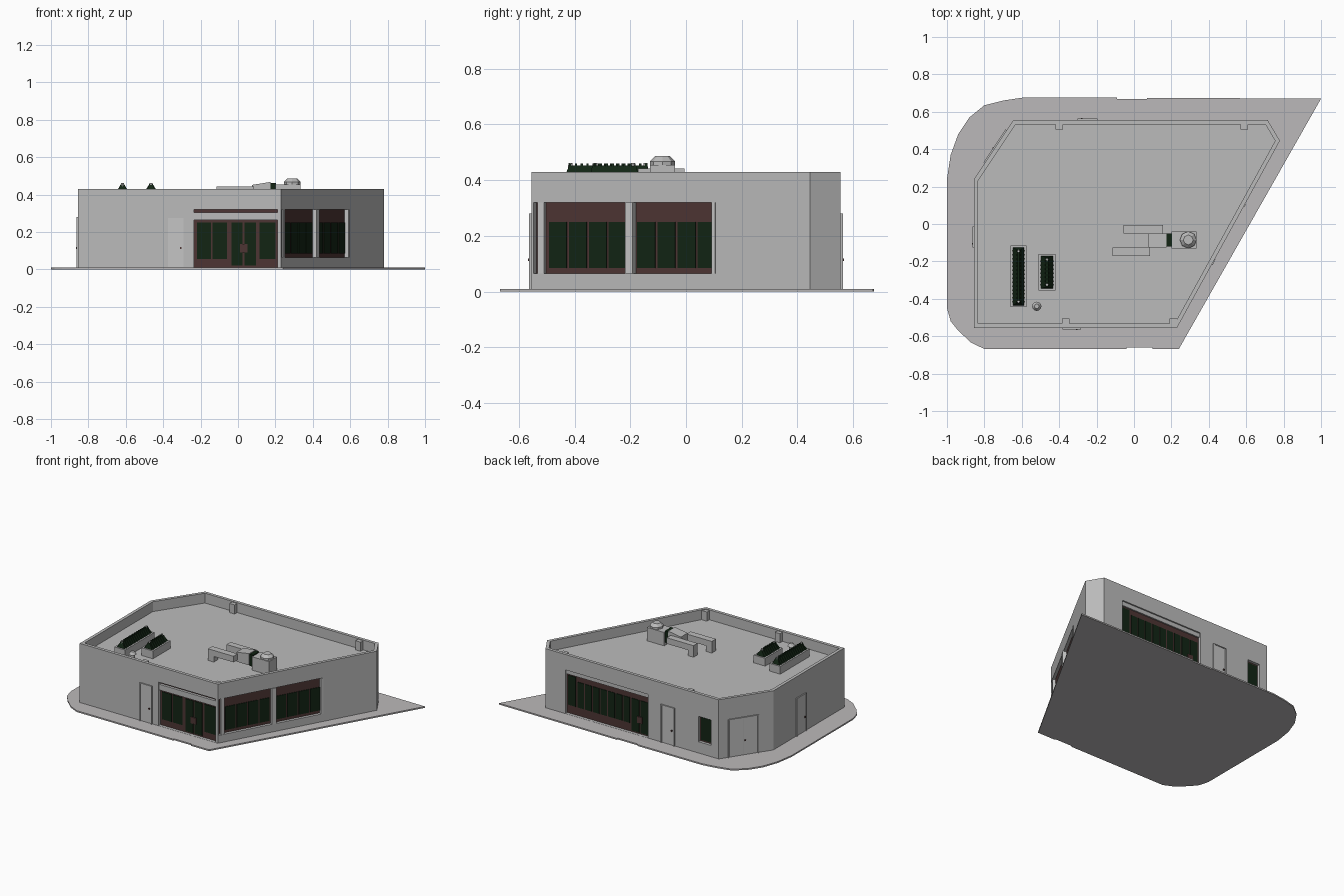
import bpy, bmesh, math
from mathutils import Matrix, Vector

cube = bpy.data.objects.get("Cube")
if cube:
    bpy.data.objects.remove(cube)


def material(name, rgb):
    m = bpy.data.materials.new(name)
    m.use_nodes = True
    m.diffuse_color = (*rgb, 1)
    bsdf = m.node_tree.nodes["Principled BSDF"]
    bsdf.inputs["Base Color"].default_value = (*rgb, 1)
    bsdf.inputs["Roughness"].default_value = 0.8
    return m


WALL = material("wall grey", (0.5, 0.5, 0.5))
PAVE = material("paving grey", (0.5, 0.485, 0.49))
PALE = material("pale grey", (0.56, 0.56, 0.56))
BROWN = material("brown frame", (0.075, 0.036, 0.034))
GLASS = material("dark green glass", (0.006, 0.018, 0.007))


def finish(name, bm, mat):
    me = bpy.data.meshes.new(name)
    bm.to_mesh(me)
    bm.free()
    me.materials.append(mat)
    ob = bpy.data.objects.new(name, me)
    bpy.context.scene.collection.objects.link(ob)
    return ob


def boxes(name, mat, extents, frame=Matrix(), taper=(1, 1)):
    """Boxes given as (x0, x1, y0, y1, z0, z1); taper scales the top."""
    bm = bmesh.new()
    for x0, x1, y0, y1, z0, z1 in extents:
        for v in bmesh.ops.create_cube(bm, size=1)["verts"]:
            sx, sy = taper if v.co.z > 0 else (1, 1)
            v.co = frame @ Vector(((x0 + x1) / 2 + v.co.x * (x1 - x0) * sx,
                                   (y0 + y1) / 2 + v.co.y * (y1 - y0) * sy,
                                   (z0 + z1) / 2 + v.co.z * (z1 - z0)))
    return finish(name, bm, mat)


def cone(name, mat, x, y, z0, z1, r0, r1, sides=8):
    bm = bmesh.new()
    bmesh.ops.create_cone(bm, cap_ends=True, segments=sides, radius1=r0, radius2=r1,
                          depth=z1 - z0, matrix=Matrix.Translation((x, y, (z0 + z1) / 2)))
    return finish(name, bm, mat)


def prism(points, z0, z1):
    bm = bmesh.new()
    f = bm.faces.new([bm.verts.new((x, y, z0)) for x, y in points])
    new = bmesh.ops.extrude_face_region(bm, geom=[f])["geom"]
    for v in new:
        if isinstance(v, bmesh.types.BMVert):
            v.co.z = z1
    bmesh.ops.recalc_face_normals(bm, faces=bm.faces)
    return bm


# Paving slab with rounded west corners and two kerb ramps
slab = [(0.24, -0.668), (0.1, -0.668), (0.1, -0.66), (-0.04, -0.66), (-0.04, -0.668),
        (-0.8, -0.668), (-0.87, -0.635), (-0.94, -0.57), (-0.98, -0.52), (-1, -0.45),
        (-1, 0.24), (-0.98, 0.37), (-0.94, 0.48), (-0.88, 0.57), (-0.8, 0.635), (-0.7, 0.66),
        (-0.6, 0.675), (-0.09, 0.675), (-0.09, 0.667), (0.07, 0.667), (0.07, 0.675), (1, 0.67)]
finish("paving_slab", prism(slab[::-1], 0, 0.01), PAVE)

# Building shell with sunken roof
plan = [(-0.855, -0.555), (0.23, -0.555), (0.78, 0.445),
        (0.715, 0.555), (-0.645, 0.555), (-0.855, 0.24)]
bm = prism(plan, 0.008, 0.43)
bm.faces.ensure_lookup_table()
top = max(bm.faces, key=lambda f: f.calc_center_median().z)
bmesh.ops.inset_individual(bm, faces=[top], thickness=0.022, use_even_offset=True)
sunk = bmesh.ops.extrude_discrete_faces(bm, faces=[top])["faces"][0]
for v in sunk.verts:
    v.co.z = 0.36
bmesh.ops.recalc_face_normals(bm, faces=bm.faces)
shell = finish("building_shell", bm, WALL)


def wall(i):
    """Frame on a wall: x along it, y inward, z up."""
    p, q = Vector((*plan[i], 0)), Vector((*plan[(i + 1) % 6], 0))
    d = (q - p).normalized()
    return Matrix(((d.x, -d.y, 0, p.x), (d.y, d.x, 0, p.y), (0, 0, 1, 0), (0, 0, 0, 1)))


FRONT, SIDE, BACK, CORNER, WEST = wall(0), wall(1), wall(3), wall(4), wall(5)
DEEP = 0.03

# Recesses for the glazing
openings = [(FRONT, 0.62, 1.065, 0.011, 0.32), (SIDE, 0.01, 0.753, 0.065, 0.32),
            (BACK, 0.155, 0.805, 0.011, 0.32), (BACK, 1.2, 1.3, 0.09, 0.27)]
cutters = []
for frame, u0, u1, z0, z1 in openings:
    c = boxes("cutter", WALL, [(u0, u1, -0.05, DEEP, z0, z1)], frame)
    c.hide_render = True
    cutters.append(c)
    mod = shell.modifiers.new("recess", "BOOLEAN")
    mod.operation, mod.object, mod.solver = "DIFFERENCE", c, "EXACT"
graph = bpy.context.evaluated_depsgraph_get()
cut_mesh = bpy.data.meshes.new_from_object(shell.evaluated_get(graph))
shell.modifiers.clear()
shell.data = cut_mesh
for c in cutters:
    bpy.data.objects.remove(c)


def panes(u0, u1, n, z0, z1, gap=0.01):
    step = (u1 - u0) / n
    return [(u0 + i * step + gap / 2, u0 + (i + 1) * step - gap / 2,
             DEEP - 0.014, DEEP - 0.006, z0, z1) for i in range(n)]


# Brown framing behind the panes
for name, (frame, u0, u1, z0, z1) in zip(("front", "side", "back", "small"), openings):
    boxes(name + "_window_frame", BROWN, [(u0, u1, DEEP - 0.01, DEEP + 0.002, z0, z1)], frame)

# Glass panes and glazed double doors
boxes("front_glass", GLASS, panes(0.63, 0.8, 2, 0.055, 0.25)
      + panes(0.815, 0.955, 2, 0.02, 0.25) + panes(0.965, 1.06, 1, 0.055, 0.25), FRONT)
boxes("side_glass", GLASS, panes(0.058, 0.385, 4, 0.085, 0.25)
      + panes(0.42, 0.75, 4, 0.085, 0.25), SIDE)
boxes("back_glass", GLASS, panes(0.16, 0.23, 1, 0.07, 0.28)
      + panes(0.235, 0.655, 7, 0.07, 0.25) + panes(0.66, 0.8, 2, 0.02, 0.25), BACK)
boxes("small_glass", GLASS, panes(1.21, 1.29, 1, 0.1, 0.26, 0), BACK)

# Door handle plates, shutter boxes and window pillars
for name, frame, mid in (("front", FRONT, 0.885), ("back", BACK, 0.73)):
    boxes(name + "_door_handles", BROWN,
          [(mid - 0.02, mid + 0.02, 0.01, 0.018, 0.09, 0.135)], frame)
boxes("front_shutter_box", WALL, [(0.62, 1.065, 0.002, DEEP, 0.265, 0.305)], FRONT)
boxes("back_shutter_box", WALL, [(0.155, 0.805, 0.01, DEEP, 0.29, 0.32)], BACK)
boxes("side_window_pillars", PALE, [(0.025, 0.05, 0.002, DEEP, 0.065, 0.32),
                                    (0.387, 0.418, -0.005, DEEP, 0.065, 0.32)], SIDE)
boxes("side_window_end_pillar", PALE, [(0.74, 0.755, -0.004, DEEP, 0.065, 0.32)], SIDE)

# Solid service doors with surrounds and knobs
for name, frame, u0, u1, leaves in (("front", FRONT, 0.48, 0.565, 1), ("back", BACK, 0.915, 1.01, 1),
                                    ("corner", CORNER, 0.07, 0.27, 2), ("west", WEST, 0.26, 0.36, 1)):
    boxes(name + "_door_surround", WALL, [(u0 - 0.006, u0, -0.008, 0, 0.01, 0.28),
                                          (u1, u1 + 0.006, -0.008, 0, 0.01, 0.28),
                                          (u0 - 0.006, u1 + 0.006, -0.008, 0, 0.274, 0.28)], frame)
    w = (u1 - u0) / leaves
    boxes(name + "_door", PALE, [(u0 + i * w + 0.002, u0 + (i + 1) * w - 0.002, -0.004, 0.001, 0.012, 0.274)
                                 for i in range(leaves)], frame)
    k = u1 - 0.015 if leaves == 1 else u0 + w + 0.012
    boxes(name + "_door_knob", BROWN, [(k - 0.004, k + 0.004, -0.011, -0.004, 0.11, 0.12)], frame)

# Short piers inside the parapet
for i, (x, y) in enumerate(((-0.4, 0.52), (0.59, 0.52), (-0.365, -0.52), (0.21, -0.52))):
    boxes(f"parapet_pier_{i}", WALL, [(x - 0.02, x + 0.02, y - 0.015, y + 0.015, 0.36, 0.425)])

# Finned cooling units on trays
for name, x0, x1, y0, y1 in (("large", -0.66, -0.575, -0.445, -0.115),
                             ("small", -0.51, -0.42, -0.355, -0.16)):
    boxes(name + "_cooler_tray", WALL, [(x0, x1, y0, y1, 0.36, 0.415)])
    a, b = x0 + 0.013, x1 - 0.013
    boxes(name + "_cooler_core", GLASS, [(a, b, y0 + 0.01, y1 - 0.01, 0.415, 0.452)], taper=(0.2, 0.9))
    n = int((y1 - y0) / 0.022)
    boxes(name + "_cooler_fins", GLASS,
          [(a - 0.003, b + 0.003, y0 + 0.025 + i * 0.021, y0 + 0.033 + i * 0.021, 0.415, 0.46)
           for i in range(n - 1)], taper=(0.2, 1))
    for end, y in (("front", y0 + 0.03), ("back", y1 - 0.03)):
        cone(f"{name}_cooler_{end}_cap", PALE, (x0 + x1) / 2, y, 0.43, 0.462, 0.009, 0.007)

# Small roof vent
cone("vent_pipe", WALL, -0.52, -0.44, 0.36, 0.4, 0.015, 0.015, 12)
cone("vent_cap", WALL, -0.52, -0.44, 0.4, 0.42, 0.025, 0.012, 12)

# Air handler with connector, ducts and hood
boxes("fan_housing", WALL, [(0.2, 0.335, -0.13, -0.04, 0.36, 0.455)])
boxes("flexible_connector", GLASS, [(0.173, 0.202, -0.12, -0.05, 0.38, 0.462)])
mixing = boxes("mixing_box", WALL, [(0.075, 0.175, -0.125, -0.05, 0.385, 0.468)])
for v in mixing.data.vertices:
    if v.co.x < 0.1 and v.co.z > 0.43:
        v.co.z = 0.452
boxes("north_duct", WALL, [(-0.055, 0.155, -0.05, -0.005, 0.4, 0.443), (-0.055, -0.01, -0.049, -0.006, 0.36, 0.402)])
boxes("south_duct", WALL, [(-0.115, 0.085, -0.172, -0.125, 0.4, 0.443), (-0.115, -0.07, -0.171, -0.126, 0.36, 0.402)])
cone("hood_neck", WALL, 0.29, -0.085, 0.455, 0.468, 0.045, 0.045)
cone("hood_top", WALL, 0.29, -0.085, 0.468, 0.487, 0.045, 0.026)
